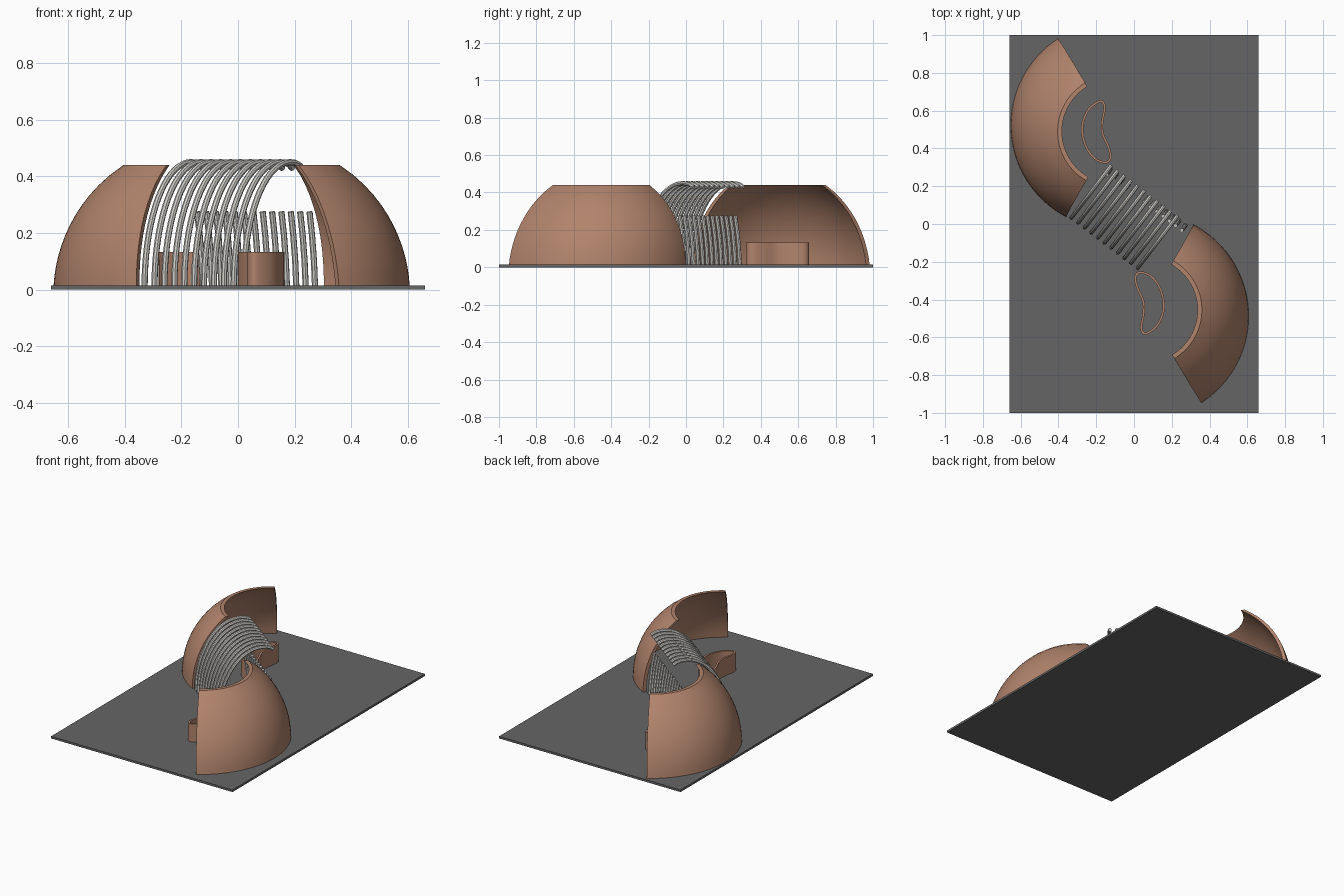
import bpy, bmesh
from math import sin, cos, radians, sqrt, pi
from mathutils import Vector

if "Cube" in bpy.data.objects:
    bpy.data.objects.remove(bpy.data.objects["Cube"])


def material(name, rgb):
    m = bpy.data.materials.new(name)
    m.diffuse_color = (*rgb, 1)
    m.use_nodes = True
    m.node_tree.nodes["Principled BSDF"].inputs["Base Color"].default_value = m.diffuse_color
    return m


BROWN = material("terracotta", (0.44, 0.23, 0.15))
STEEL = material("steel", (0.62, 0.61, 0.58))
DARK = material("dark_base", (0.13, 0.13, 0.13))
FLOOR = 0.014


def finish(ob, mat):
    ob.data.materials.append(mat)
    bpy.ops.object.select_all(action='DESELECT')
    ob.select_set(True)
    bpy.context.view_layer.objects.active = ob
    bpy.ops.object.shade_smooth_by_angle(angle=radians(35))


def mesh_object(name, bm, mat):
    bmesh.ops.recalc_face_normals(bm, faces=bm.faces)
    me = bpy.data.meshes.new(name)
    bm.to_mesh(me)
    bm.free()
    ob = bpy.data.objects.new(name, me)
    bpy.context.collection.objects.link(ob)
    finish(ob, mat)


def bridge(bm, a, b):
    # quads between two closed loops
    n = len(a)
    for i in range(n):
        j = (i + 1) % n
        bm.faces.new((a[i], a[j], b[j], b[i]))


# base plate
bpy.ops.mesh.primitive_cube_add(size=1, location=(0, 0, FLOOR / 2))
base = bpy.context.object
base.name = "base_plate"
base.scale = (1.32, 2.0, FLOOR)
bpy.ops.object.transform_apply(scale=True)
base.data.materials.append(DARK)


# dome segments: a spherical shell wedge, open at the top
def dome(name, cx, cy, sign):
    R, zc, top, wall, rows, steps = 0.548, -0.019, 0.44, 0.023, 12, 32
    zs = [FLOOR + (top - FLOOR) * i / rows for i in range(rows + 1)]
    outer = [(sqrt(R * R - (z - zc) ** 2), z) for z in zs]
    profile = outer + [(r - wall, z) for r, z in reversed(outer)]
    bm = bmesh.new()
    loops = []
    for s in range(steps + 1):
        loop = []
        for r, z in profile:
            t = z / top
            a = radians(122.9 - 2 * t + 119.5 * s / steps)
            loop.append(bm.verts.new((cx + sign * r * cos(a),
                                      cy + sign * (r * sin(a) - 0.033 * t), z)))
        loops.append(loop)
    for a, b in zip(loops, loops[1:]):
        bridge(bm, a, b)
    for loop in (loops[0], loops[-1]):
        n = len(loop)
        for i in range(rows):
            bm.faces.new((loop[i], loop[i + 1], loop[n - 2 - i], loop[n - 1 - i]))
    mesh_object(name, bm, BROWN)


dome("dome_back_left", -0.105, 0.523, 1)
dome("dome_front_right", 0.06, -0.488, -1)

# kidney-shaped planter walls
KIDNEY = [(-.185, .655), (-.245, .61), (-.28, .52), (-.265, .42), (-.215, .345),
          (-.15, .32), (-.118, .35), (-.13, .41), (-.16, .48), (-.162, .54),
          (-.15, .61), (-.157, .645)]


def smooth_loop(points, sub=5):
    # closed Catmull-Rom curve
    p, n, out = [Vector(q) for q in points], len(points), []
    for i in range(n):
        a, b, c, d = (p[(i + k) % n] for k in (-1, 0, 1, 2))
        for s in range(sub):
            t = s / sub
            out.append(0.5 * (2 * b + (c - a) * t + (2 * a - 5 * b + 4 * c - d) * t * t
                              + (3 * b - a - 3 * c + d) * t ** 3))
    return out


def planter(name, turned):
    pts = smooth_loop(KIDNEY)
    if turned:
        pts = [Vector((-0.117, 0.07)) - p for p in pts]
    n, inner = len(pts), []
    for i in range(n):
        d = (pts[(i + 1) % n] - pts[i - 1]).normalized()
        inner.append(pts[i] + 0.012 * Vector((-d.y, d.x)))
    bm = bmesh.new()
    rings = [[bm.verts.new((p.x, p.y, z)) for p in ring]
             for ring, z in ((pts, FLOOR), (pts, 0.132), (inner, 0.132), (inner, FLOOR))]
    for k in range(4):
        bridge(bm, rings[k], rings[(k + 1) % 4])
    mesh_object(name, bm, BROWN)


planter("planter_back", False)
planter("planter_front", True)

# rows of bent steel pipes; profile is (distance across, height)
ACROSS = Vector((0.605, 0.795))


def pipes(name, start, end, count, profile):
    cu = bpy.data.curves.new(name, 'CURVE')
    cu.dimensions = '3D'
    cu.bevel_depth = 0.011
    cu.bevel_resolution = 2
    cu.use_fill_caps = True
    for i in range(count):
        o = Vector(start).lerp(Vector(end), i / (count - 1))
        sp = cu.splines.new('POLY')
        sp.points.add(len(profile) - 1)
        for pt, (u, z) in zip(sp.points, profile):
            q = o + ACROSS * u
            pt.co = (q.x, q.y, z, 1)
    ob = bpy.data.objects.new(name, cu)
    bpy.context.collection.objects.link(ob)
    bpy.ops.object.select_all(action='DESELECT')
    ob.select_set(True)
    bpy.context.view_layer.objects.active = ob
    bpy.ops.object.convert(target='MESH')
    finish(bpy.context.object, STEEL)


arch = [(0.27 * (1 - cos(a)), FLOOR + 0.436 * sin(a))
        for a in (pi / 2 * i / 18 for i in range(19))]
arch += [(0.30, 0.448), (0.325, 0.44), (0.343, 0.428)]
pipes("canopy_ribs", (-0.33, 0.035), (0.02, -0.232), 11, arch)

post = [(0.0, FLOOR), (-0.006, 0.1), (-0.017, 0.19), (-0.032, 0.275)]
pipes("railing_posts", (-0.125, 0.288), (0.272, -0.008), 13, post)
